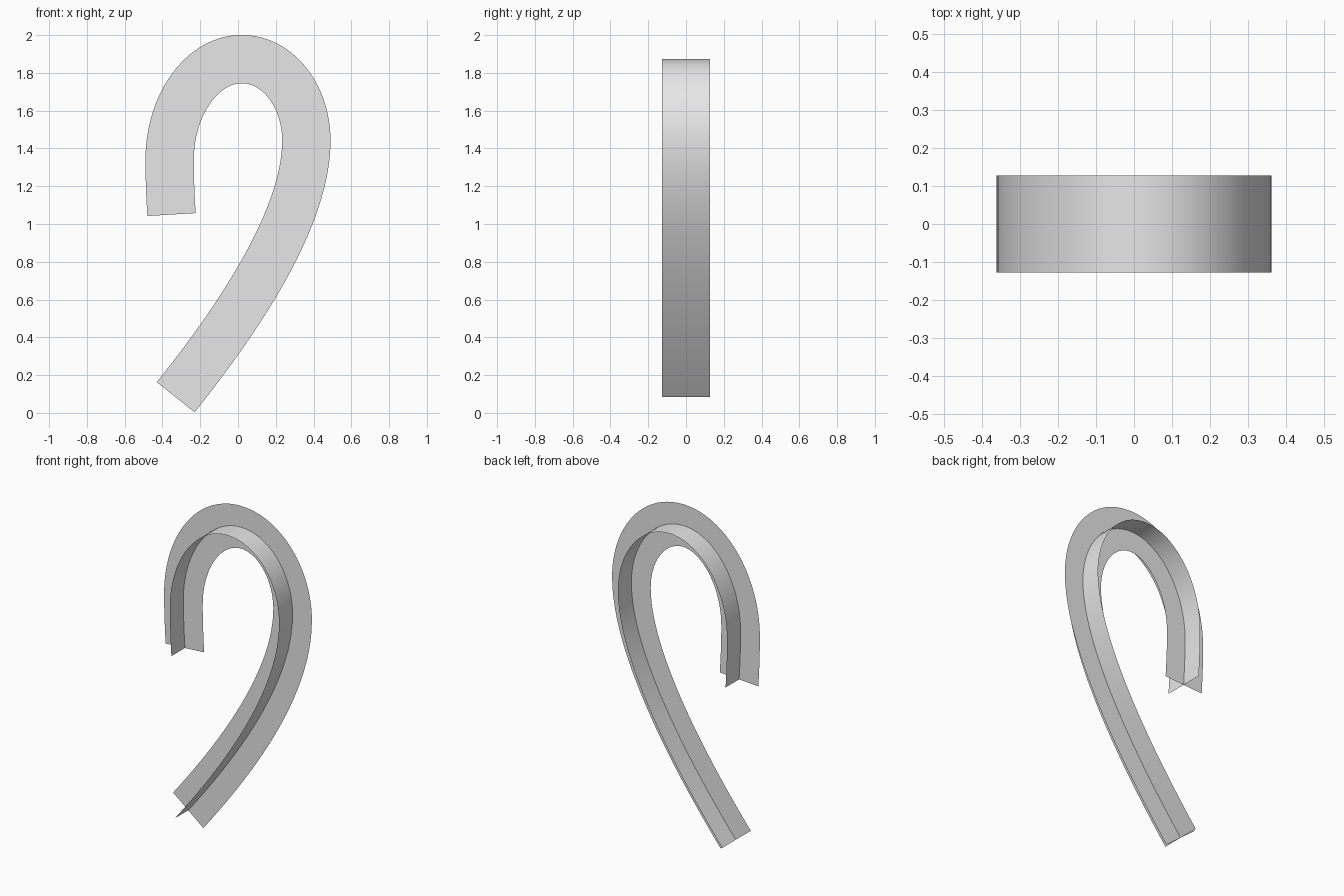
import bpy
from mathutils import Vector
from mathutils.geometry import interpolate_bezier

cube = bpy.data.objects.get("Cube")
if cube:
    bpy.data.objects.remove(cube, do_unlink=True)

HALF = 0.128    # half width of each ribbon
STEPS = 24      # points per curve segment

grey = bpy.data.materials.new("light_grey")
grey.use_nodes = True
grey.diffuse_color = (0.8, 0.8, 0.8, 1)
grey.node_tree.nodes["Principled BSDF"].inputs["Base Color"].default_value = (0.8, 0.8, 0.8, 1)

# Centre line of the hook: (point, handle before, handle after) in x, z
knots = [
    ((-0.33, 0.083), None, (0.014, 0.512)),
    ((0.362, 1.44), (0.362, 1.04), (0.362, 1.68)),
    ((0.02, 1.873), (0.21, 1.873), (-0.19, 1.873)),
    ((-0.362, 1.34), (-0.362, 1.63), (-0.362, 1.24)),
    ((-0.352, 1.05), (-0.358, 1.15), None),
]


def flat(p):
    return Vector((p[0], 0, p[1]))


path = []
for a, b in zip(knots, knots[1:]):
    points = interpolate_bezier(flat(a[0]), flat(a[2]), flat(b[1]), flat(b[0]), STEPS)
    path += points if not path else points[1:]


def ribbon(name, side):
    """Sweep a thin strip along the path, spreading along side(tangent)."""
    verts, faces = [], []
    for i, p in enumerate(path):
        tangent = (path[min(i + 1, len(path) - 1)] - path[max(i - 1, 0)]).normalized()
        offset = side(tangent) * HALF
        verts += [p - offset, p, p + offset]
    for i in range(len(path) - 1):
        for j in (0, 1):
            k = 3 * i + j
            faces.append((k, k + 1, k + 4, k + 3))
    mesh = bpy.data.meshes.new(name)
    mesh.from_pydata(verts, [], faces)
    mesh.materials.append(grey)
    mesh.shade_smooth()
    obj = bpy.data.objects.new(name, mesh)
    bpy.context.collection.objects.link(obj)


# Two crossed ribbons form a plus-shaped section
across = Vector((0, 1, 0))
ribbon("upright_ribbon", lambda t: t.cross(across))
ribbon("cross_ribbon", lambda t: across)
